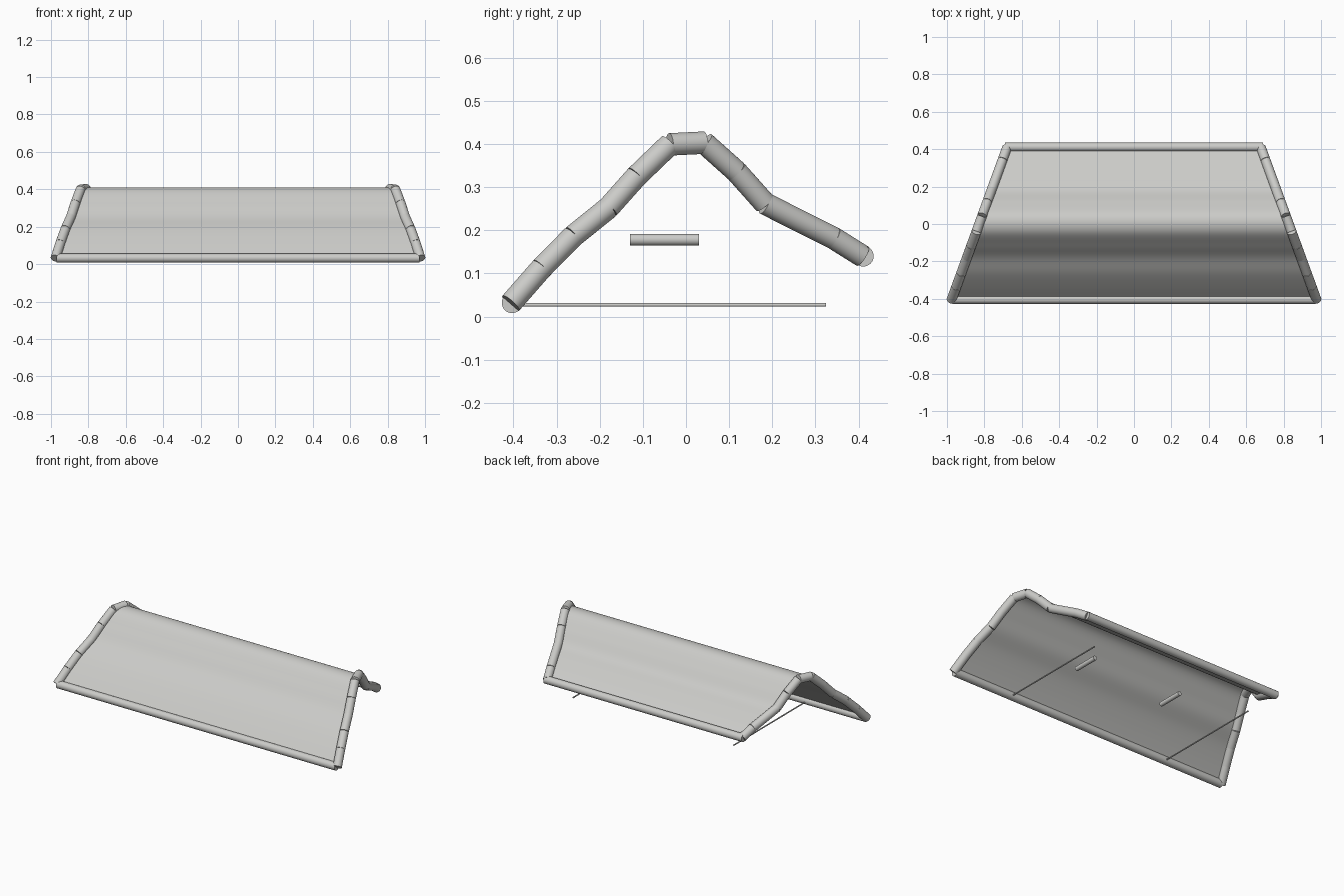
import bpy
import bmesh
from mathutils import Vector

if "Cube" in bpy.data.objects:
    bpy.data.objects.remove(bpy.data.objects["Cube"])

# Single flat colour
grey = bpy.data.materials.new("light_grey")
grey.use_nodes = True
colour = (0.6, 0.6, 0.58, 1)
grey.diffuse_color = colour
grey.node_tree.nodes["Principled BSDF"].inputs["Base Color"].default_value = colour

# Side profile of the canopy, front to back (y, z)
PROFILE = [(-0.406, 0.031), (-0.335, 0.112), (-0.262, 0.186), (-0.18, 0.252),
           (-0.115, 0.325), (-0.038, 0.399), (0.042, 0.403), (0.117, 0.336),
           (0.183, 0.262), (0.26, 0.223), (0.342, 0.182), (0.409, 0.14)]
TUBE = 0.026


def half_width(y):
    return 0.828 - 0.365 * y


def finish(name, bm):
    mesh = bpy.data.meshes.new(name)
    bm.to_mesh(mesh)
    bm.free()
    mesh.materials.append(grey)
    ob = bpy.data.objects.new(name, mesh)
    bpy.context.collection.objects.link(ob)
    bpy.ops.object.select_all(action='DESELECT')
    ob.select_set(True)
    bpy.context.view_layer.objects.active = ob
    bpy.ops.object.shade_smooth_by_angle()
    return ob


def add_rod(bm, start, end, radius, sides=32):
    start, end = Vector(start), Vector(end)
    axis = end - start
    made = bmesh.ops.create_cone(bm, cap_ends=True, segments=sides, radius1=radius,
                                 radius2=radius, depth=axis.length)
    turn = axis.to_track_quat('Z', 'Y').to_matrix().to_4x4()
    bmesh.ops.transform(bm, matrix=turn, verts=made["verts"])
    bmesh.ops.translate(bm, vec=(start + end) / 2, verts=made["verts"])


def rod(name, start, end, radius):
    bm = bmesh.new()
    add_rod(bm, start, end, radius)
    return finish(name, bm)


def smooth_path(points, steps=6):
    pts = [Vector(p) for p in points]
    pts = [2 * pts[0] - pts[1]] + pts + [2 * pts[-1] - pts[-2]]
    path = []
    for a, b, c, d in zip(pts, pts[1:], pts[2:], pts[3:]):
        for i in range(steps):
            t = i / steps
            path.append(0.5 * (2 * b + (c - a) * t + (2 * a - 5 * b + 4 * c - d) * t ** 2
                               + (3 * b - a - 3 * c + d) * t ** 3))
    return path + [pts[-2]]


# Thin canopy sheet, tapering towards the back
bm = bmesh.new()
rows = [[bm.verts.new((s * half_width(y), y, z)) for s in (-1, 1)]
        for y, z in smooth_path(PROFILE)]
for (a, b), (c, d) in zip(rows, rows[1:]):
    bm.faces.new((a, b, d, c))
finish("canopy_sheet", bm)

# Jointed side tubes, supports and short pegs, mirrored left and right
for side, s in (("left", 1), ("right", -1)):
    bm = bmesh.new()
    joints = [(s * half_width(y), y, z) for y, z in PROFILE]
    for start, end in zip(joints, joints[1:]):
        add_rod(bm, start, end, TUBE)
    finish(side + "_side_tube", bm)
    rod(side + "_support_rod", (s * 0.56, -0.39, 0.027), (s * 0.56, 0.325, 0.027), 0.004)
    rod(side + "_peg", (s * 0.308, -0.13, 0.178), (s * 0.308, 0.03, 0.178), 0.0135)

# Straight tubes across the front and back edges
rod("front_tube", (-0.97, -0.403, 0.032), (0.97, -0.403, 0.032), 0.024)
rod("back_tube", (-0.69, 0.411, 0.14), (0.69, 0.411, 0.14), 0.024)
